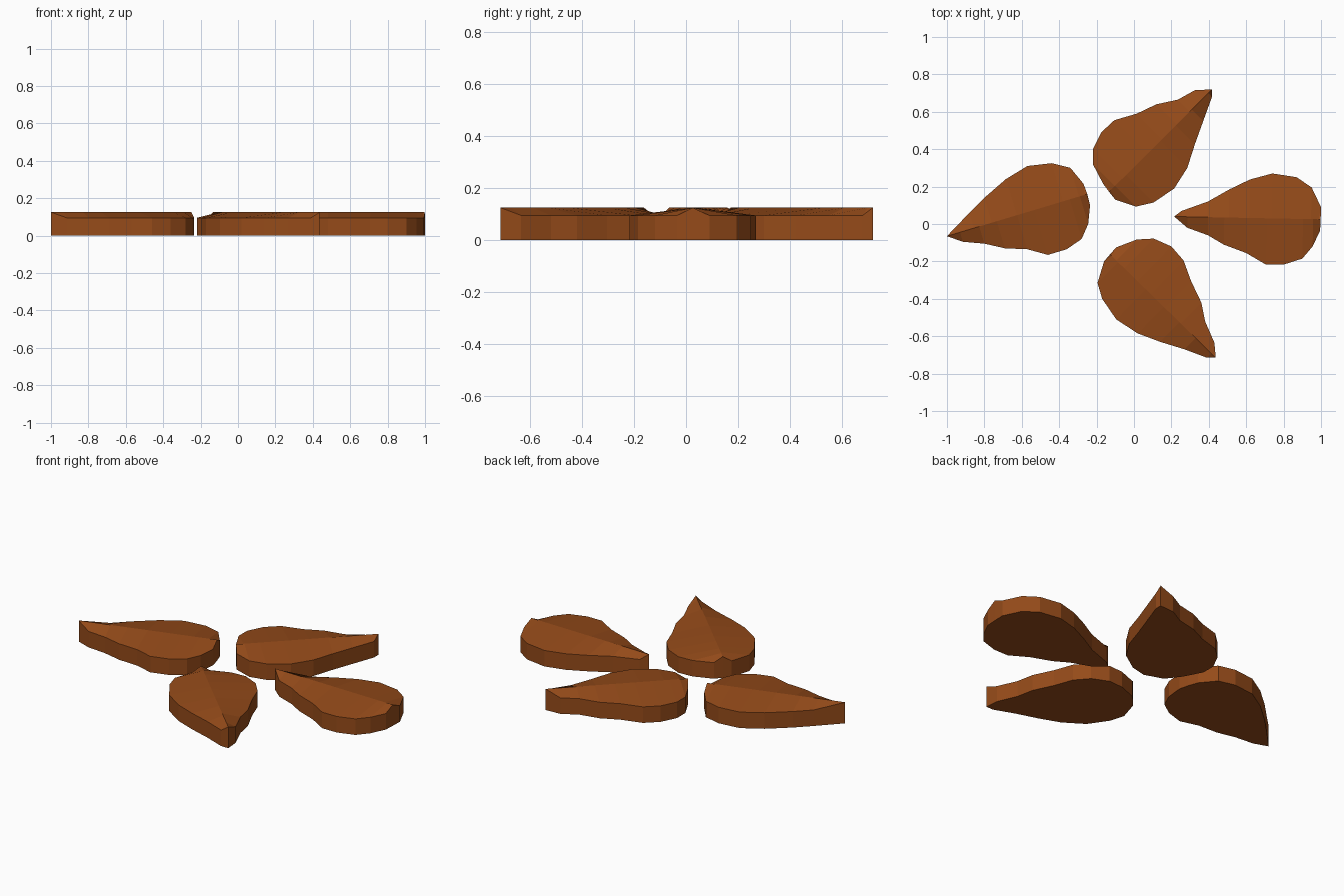
import bpy, bmesh
from mathutils import Vector

if "Cube" in bpy.data.objects:
    bpy.data.objects.remove(bpy.data.objects["Cube"])

RIM, RIDGE = 0.095, 0.125

mat = bpy.data.materials.new("brown")
mat.diffuse_color = (0.30, 0.07, 0.01, 1)
mat.use_nodes = True
mat.node_tree.nodes["Principled BSDF"].inputs["Base Color"].default_value = mat.diffuse_color


def petal(name, pts, end):
    """Teardrop slab with a roof ridge running from pts[0] to pts[end]."""
    n = len(pts)
    pts = [Vector(p) for p in pts]
    tip, axis = pts[0], pts[end] - pts[0]

    # position of each rim point along the ridge, kept in order on each side
    sides = [list(range(0, end + 1)), [0] + list(range(n - 1, end - 1, -1))]
    params = []
    for side in sides:
        t = [0.0]
        for i in side[1:-1]:
            v = (pts[i] - tip).dot(axis) / axis.length_squared
            t.append(min(max(v, t[-1] + 0.003), 0.97 + 0.002 * len(t)))
        for k in range(1, len(t)):
            t[k] = max(t[k], t[k - 1])
        params.append(t + [1.0])
    stops = sorted(set(params[0] + params[1]))

    bm = bmesh.new()
    low = [bm.verts.new((p.x, p.y, 0)) for p in pts]
    top = [bm.verts.new((p.x, p.y, RIDGE if i in (0, end) else RIM))
           for i, p in enumerate(pts)]
    ridge = {}
    for t in stops:
        q = tip + axis * t
        ridge[t] = (top[0] if t == 0 else top[end] if t == 1
                    else bm.verts.new((q.x, q.y, RIDGE)))

    # underside and walls
    bm.faces.new(low)
    for i in range(n):
        j = (i + 1) % n
        bm.faces.new((low[i], low[j], top[j], top[i]))

    # two roof slopes
    for side, t in zip(sides, params):
        for k in range(len(side) - 1):
            face = [top[side[k]], top[side[k + 1]]]
            for s in reversed(stops):
                if t[k] <= s <= t[k + 1] and ridge[s] not in face:
                    face.append(ridge[s])
            if len(face) > 2:
                bm.faces.new(face)

    bmesh.ops.recalc_face_normals(bm, faces=bm.faces)
    me = bpy.data.meshes.new(name)
    bm.to_mesh(me)
    bm.free()
    me.materials.append(mat)
    ob = bpy.data.objects.new(name, me)
    bpy.context.collection.objects.link(ob)


petal("petal_left", [
    (-1, -.065), (-.88, .06), (-.8, .14), (-.685, .24), (-.57, .31), (-.44, .325),
    (-.34, .30), (-.27, .215), (-.25, .16), (-.235, .10), (-.245, 0), (-.28, -.08),
    (-.36, -.135), (-.46, -.165), (-.57, -.135), (-.69, -.13), (-.8, -.105),
    (-.915, -.095)], 8)

petal("petal_back", [
    (.417, .72), (.417, .68), (.37, .55), (.325, .425), (.285, .30), (.215, .19),
    (.105, .115), (.01, .093), (-.10, .13), (-.133, .172), (-.165, .215),
    (-.22, .32), (-.22, .40), (-.175, .49), (-.105, .555), (.015, .59),
    (.12, .64), (.235, .665), (.325, .715)], 9)

petal("petal_right", [
    (.215, .04), (.255, .07), (.395, .12), (.51, .185), (.62, .238), (.74, .27),
    (.87, .25), (.95, .195), (1, .09), (.998, .025), (.995, -.035), (.955, -.12),
    (.9, -.185), (.8, -.217), (.705, -.217), (.6, -.155), (.48, -.11),
    (.395, -.06), (.285, -.02)], 9)

petal("petal_front", [
    (.437, -.715), (.39, -.715), (.27, -.67), (.14, -.63), (.02, -.585),
    (-.095, -.51), (-.17, -.40), (-.195, -.315), (-.16, -.20), (-.128, -.162),
    (-.095, -.125), (.015, -.083), (.105, -.078), (.20, -.12), (.265, -.195),
    (.305, -.305), (.36, -.42), (.38, -.52), (.43, -.635)], 9)
